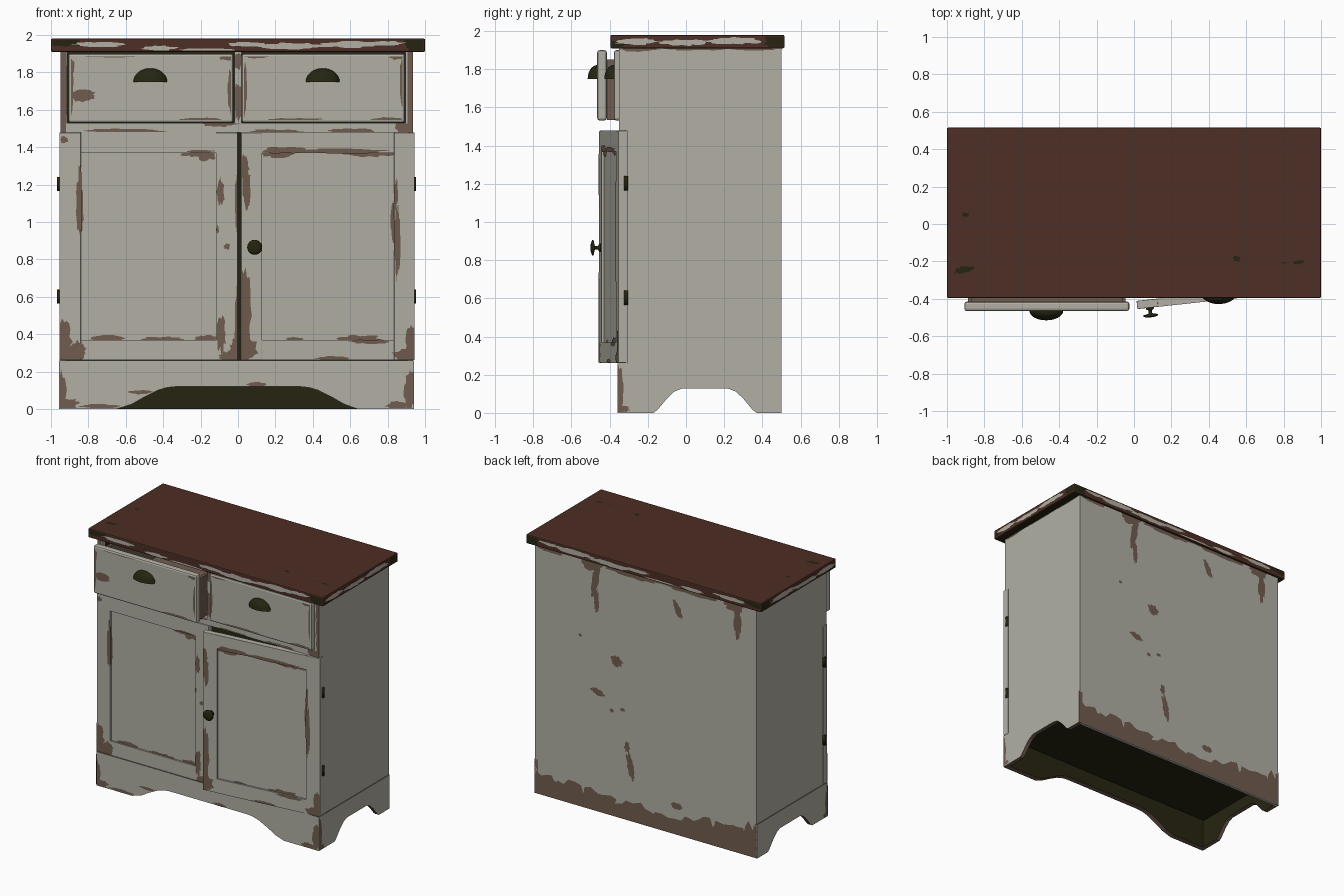
import bpy, bmesh, math, random
from mathutils import Vector, Matrix
random.seed(4)

def colour(name, *rgb):
    m = bpy.data.materials.new(name)
    m.diffuse_color = [((c / 255 + 0.055) / 1.055) ** 2.4 for c in rgb] + [1]
    return m

PAINT = colour("old_grey_paint", 178, 176, 164)
WEAR = colour("bare_wood", 113, 92, 79)
BROWN = colour("red_brown_top", 77, 46, 37)
OLIVE = colour("dark_olive", 38, 37, 17)

def finish(name, bm, mats, M=None, smooth=False):
    if M:
        bm.transform(M)
    me = bpy.data.meshes.new(name)
    bm.to_mesh(me)
    bm.free()
    for m in mats:
        me.materials.append(m)
    if smooth:
        for p in me.polygons:
            p.use_smooth = True
    ob = bpy.data.objects.new(name, me)
    bpy.context.collection.objects.link(ob)
    return ob

def box(name, x0, x1, y0, y1, z0, z1, mat, bevel=0, M=None, inner=None):
    """Box; faces whose normal points along `inner` become dark olive."""
    bm = bmesh.new()
    bmesh.ops.create_cube(bm, size=1)
    for v in bm.verts:
        v.co = ((x0 + x1) / 2 + v.co.x * (x1 - x0), (y0 + y1) / 2 + v.co.y * (y1 - y0),
                (z0 + z1) / 2 + v.co.z * (z1 - z0))
    if inner:
        for f in bm.faces:
            f.material_index = int(f.normal.dot(Vector(inner)) > 0.9)
    if bevel:
        bmesh.ops.bevel(bm, geom=bm.edges[:], offset=bevel, segments=2, affect='EDGES', profile=0.5)
    return finish(name, bm, [mat, OLIVE], M)

def prism(name, pts, axis, outer, inner):
    """Extrude a profile; painted outer cap, olive inner cap, bare-wood edges."""
    put = (lambda a, b, t: (t, a, b)) if axis == 'x' else (lambda a, b, t: (a, t, b))
    bm = bmesh.new()
    A = [bm.verts.new(put(a, b, outer)) for a, b in pts]
    B = [bm.verts.new(put(a, b, inner)) for a, b in pts]
    bm.faces.new(A)
    bm.faces.new(B).material_index = 1
    n = len(pts)
    for i in range(n):
        bm.faces.new((A[i], A[(i + 1) % n], B[(i + 1) % n], B[i])).material_index = 2
    bmesh.ops.recalc_face_normals(bm, faces=bm.faces[:])
    return finish(name, bm, [PAINT, OLIVE, WEAR])

def patches(name, axis, level, out, clip, spots, mat=WEAR, M=None):
    """Flat ragged blobs (a, b, half_a, half_b[, tilt]) on a plane, clipped to a rectangle."""
    put = {'x': lambda a, b: (level + out * .003, a, b), 'y': lambda a, b: (a, level + out * .003, b),
           'z': lambda a, b: (a, b, level + out * .003)}[axis]
    a0, a1, b0, b1 = clip
    bm = bmesh.new()
    for s in spots:
        a, b, ra, rb = s[:4]
        t = math.radians(s[4]) if len(s) > 4 else 0
        ring = []
        for i in range(24):
            w = math.tau * i / 24
            k = random.uniform(.75, 1.2)
            u, v = ra * k * math.cos(w), rb * k * math.sin(w)
            p = (min(a1, max(a0, a + u * math.cos(t) - v * math.sin(t))),
                 min(b1, max(b0, b + u * math.sin(t) + v * math.cos(t))))
            if p not in ring:
                ring.append(p)
        f = bm.faces.new([bm.verts.new(put(*p)) for p in ring])
        f.normal_update()
        if f.normal['xyz'.index(axis)] * out < 0:
            f.normal_flip()
    return finish(name, bm, [mat], M)

def lathe(name, prof, M):
    """Turned part around z from (radius, height) points."""
    bm = bmesh.new()
    vs = [bm.verts.new((r, 0, h)) for r, h in prof]
    es = [bm.edges.new(p) for p in zip(vs, vs[1:])]
    bmesh.ops.spin(bm, geom=vs + es, axis=(0, 0, 1), cent=(0, 0, 0), steps=24, angle=math.tau)
    bmesh.ops.remove_doubles(bm, verts=bm.verts[:], dist=1e-4)
    bmesh.ops.recalc_face_normals(bm, faces=bm.faces[:])
    return finish(name, bm, [OLIVE], M, True)

# Carcass: sides, back, floor, shelf under drawers and drawer stiles
L, R = -0.95, 0.935
side = [(-.31, .26), (-.31, 1.48), (-.35, 1.48), (-.35, 1.91), (.49, 1.91), (.49, .26)]
prism("left_side", side, 'x', L, L + .03)
prism("right_side", side, 'x', R, R - .03)
box("back_panel", L, R, .475, .5, 0, 1.91, PAINT, inner=(0, -1, 0))
box("floor_panel", L + .01, R - .01, -.31, .48, .22, .25, OLIVE)
box("drawer_rail", L + .002, R - .002, -.35, .48, 1.48, 1.53, PAINT, inner=(0, 0, -1))
for n, a, b in (("left", L + .002, -.915), ("middle", -.018, .018), ("right", .895, R - .002)):
    box(n + "_drawer_stile", a, b, -.35, -.31, 1.53, 1.91, PAINT)

# Base skirts with shaped arches
arch = [(-.65, 0), (-.57, .025), (-.5, .065), (-.43, .1), (-.38, .115), (-.33, .12),
        (.33, .12), (.38, .115), (.43, .1), (.5, .065), (.57, .025), (.64, 0)]
prism("front_skirt", [(-.955, 0)] + arch + [(.94, 0), (.94, .26), (-.955, .26)], 'y', -.36, -.32)
sarch = [(-.17, 0), (-.15, .015), (-.1, .075), (-.06, .112), (-.02, .128), (.22, .128),
         (.26, .112), (.3, .075), (.35, .015), (.37, 0)]
sk = [(-.358, 0)] + sarch + [(.5, 0), (.5, .26), (-.358, .26)]
prism("left_skirt", sk, 'x', -.956, -.925)
prism("right_skirt", sk, 'x', .941, .91)

# Top board
box("top_board", -1, 1, -.395, .515, 1.91, 1.98, BROWN, .006, inner=(0, 0, -1))

# Doors: four frame members around a recessed panel
def door(name, x0, x1, px0, px1, M=None):
    y0, y1 = -.355, -.311
    box(name + "_left_stile", x0, px0, y0, y1, .262, 1.478, PAINT, .003, M)
    box(name + "_right_stile", px1, x1, y0, y1, .262, 1.478, PAINT, .003, M)
    box(name + "_bottom_rail", px0, px1, y0, y1, .262, .37, PAINT, 0, M)
    box(name + "_top_rail", px0, px1, y0, y1, 1.37, 1.478, PAINT, 0, M)
    box(name + "_panel", px0, px1, y0 + .014, y1 - .008, .37, 1.37, PAINT, 0, M)

swing = Matrix.Translation((.935, -.311, 0)) @ Matrix.Rotation(math.radians(6.2), 4, 'Z') \
    @ Matrix.Translation((-.935, .311, 0))
door("left_door", -.955, -.003, -.84, -.115)
door("right_door", .008, .94, .12, .83, swing)
patches("left_door_wear", 'y', -.355, -1, (-.953, -.005, .264, 1.476), [
    (-.95, .28, .1, .06), (-.94, .36, .05, .13), (-.86, .31, .05, .05), (-.848, 1.1, .016, .18),
    (-.095, 1.16, .022, .07), (-.11, .96, .008, .02), (-.09, .4, .025, .09), (-.02, .31, .025, .06),
    (-.004, .45, .014, .2), (-.05, .28, .05, .03), (-.004, 1.1, .012, .15), (-.93, 1.44, .02, .02),
    (-.2, 1.378, .07, .007), (-.06, .87, .016, .016)])
patches("left_panel_wear", 'y', -.341, -1, (-.84, -.115, .37, 1.37), [
    (-.838, 1.05, .012, .12), (-.7, .372, .09, .022), (-.4, .371, .12, .016), (-.17, .375, .06, .02),
    (-.25, 1.37, .06, .02), (-.17, 1.365, .05, .04)])
patches("right_door_wear", 'y', -.355, -1, (.01, .938, .264, 1.476), [
    (.02, .5, .04, .26), (.03, .32, .06, .07), (.035, 1.18, .02, .12), (.02, 1.3, .03, .06),
    (.25, 1.385, .13, .018), (.55, 1.38, .24, .014), (.845, .9, .016, .2), (.84, 1.15, .01, .08),
    (.92, .29, .1, .04), (.92, .36, .03, .09), (.5, .27, .1, .012), (.7, .36, .1, .012)], M=swing)
patches("right_panel_wear", 'y', -.341, -1, (.12, .83, .37, 1.37), [
    (.2, 1.37, .09, .025), (.7, 1.37, .14, .022), (.828, 1.0, .015, .1), (.65, .37, .12, .025),
    (.3, .37, .05, .015)], M=swing)

# Knob on the right door, hinges on both outer edges
lathe("door_knob", [(0, 0), (.022, 0), (.02, .008), (.009, .014), (.009, .03), (.024, .034), (.04, .038),
                    (.04, .044), (.025, .05), (0, .052)],
      swing @ Matrix.Translation((.075, -.355, .865)) @ Matrix.Rotation(math.pi / 2, 4, 'X'))
for n, x in (("left", -.957), ("right", .942)):
    for z in (.565, 1.165):
        lathe(n + "_hinge", [(0, 0), (.011, 0), (.011, .075), (0, .075)], Matrix.Translation((x, -.315, z)))

# Drawers: front, open wooden box and cup pull
def drawer(name, x0, x1, y, wear):
    box(name + "_front", x0, x1, y, y + .05, 1.532, 1.9, PAINT, .012)
    a, b, c = x0 + .02, x1 - .02, y + .05
    for n, d in (("left", (a, a + .02, c, c + .7)), ("right", (b - .02, b, c, c + .7)),
                 ("back", (a, b, c + .68, c + .7))):
        box(f"{name}_{n}_wall", *d, 1.535, 1.85, WEAR)
    box(name + "_bottom", a, b, c, c + .7, 1.535, 1.55, WEAR)
    bm = bmesh.new()
    bmesh.ops.create_uvsphere(bm, u_segments=32, v_segments=16, radius=1)
    for no in ((0, 0, -1), (0, 1, 0)):
        bmesh.ops.bisect_plane(bm, geom=bm.verts[:] + bm.edges[:] + bm.faces[:], plane_co=(0, 0, 0),
                               plane_no=no, clear_outer=True)
    finish(name + "_cup_pull", bm, [OLIVE], Matrix.Translation(((x0 + x1) / 2 - .003, y, 1.75))
           @ Matrix.Diagonal((.09, .05, .072, 1)), True)
    patches(name + "_wear", 'y', y, -1, (x0 + .013, x1 - .013, 1.546, 1.886), wear)

drawer("left_drawer", -.907, -.025, -.465, [
    (-.83, 1.675, .07, .03), (-.893, 1.7, .014, .15), (-.893, 1.83, .02, .04), (-.04, 1.7, .014, .12),
    (-.2, 1.548, .12, .01), (-.7, 1.888, .15, .008), (-.06, 1.88, .04, .015)])
drawer("right_drawer", .02, .892, -.378, [
    (.035, 1.7, .012, .14), (.878, 1.75, .014, .12), (.8, 1.548, .08, .012), (.3, 1.548, .15, .008),
    (.1, 1.886, .06, .012), (.85, 1.88, .04, .012)])

# Worn paint on frame, base, back and sides
patches("rail_wear", 'y', -.35, -1, (L + .01, R - .01, 1.482, 1.528), [
    (-.6, 1.485, .2, .014), (-.1, 1.53, .1, .02), (.2, 1.482, .15, .014), (.6, 1.485, .12, .016),
    (.9, 1.51, .06, .04)])
patches("stile_wear", 'y', -.35, -1, (L + .005, -.917, 1.535, 1.9), [(-.92, 1.7, .02, .15)])
patches("middle_stile_wear", 'y', -.35, -1, (-.016, .016, 1.535, 1.9), [(0, 1.65, .02, .1), (0, 1.86, .02, .05)])
patches("skirt_wear", 'y', -.36, -1, (-.953, .938, .005, .258), [
    (-.93, .03, .08, .03), (-.945, .1, .025, .1), (-.74, .015, .1, .012), (-.52, .09, .06, .01),
    (.92, .1, .03, .1), (.85, .02, .06, .02), (.1, .132, .05, .012)])
for n, x, o in (("left", -.956, -1), ("right", .941, 1)):
    patches(n + "_skirt_wear", 'x', x, o, (-.356, .498, .005, .258), [(-.35, .12, .025, .13), (-.34, .02, .04, .02)])
    patches(n + "_side_wear", 'x', L if o < 0 else R, o, (-.348, .49, 1.85, 1.908), [
        (-.25, 1.905, .1, .012), (.05, 1.907, .18, .008), (.35, 1.907, .12, .01)])
patches("back_wear", 'y', .5, 1, (L, R, .002, 1.908), [
    (.42, 1.78, .03, .15, 8), (.41, 1.62, .022, .09), (.45, 1.89, .09, .05), (-.28, 1.74, .025, .08, -25),
    (-.79, 1.78, .03, .14), (-.76, 1.9, .09, .05), (.24, 1.2, .05, .04), (.4, .92, .06, .025, 15),
    (.28, .81, .018, .015), (.19, .84, .02, .014), (.55, 1.32, .015, .012), (.12, .42, .03, .1, -12),
    (.15, .56, .022, .04), (-.27, .22, .05, .025), (.1, 1.905, .25, .03), (-.4, 1.905, .25, .025),
    (.8, 1.905, .12, .02), (.88, .05, .16, .13), (.65, .04, .18, .12), (.4, .03, .2, .13), (.1, .03, .22, .12),
    (-.2, .03, .2, .1), (-.5, .04, .2, .16), (-.75, .05, .18, .18), (-.92, .06, .12, .19)])

# Paint left on the top board's edges, dark ends and stains
for n, y, o in (("front", -.395, -1), ("back", .515, 1)):
    patches(n + "_edge_paint", 'y', y, o, (-.985, .985, 1.917, 1.973), [
        (-.74, 1.95, .13, .014), (-.42, 1.93, .1, .012), (.05, 1.95, .1, .013), (.28, 1.94, .18, .018),
        (.6, 1.95, .17, .018), (.8, 1.955, .09, .012), (-.15, 1.92, .15, .008)], PAINT)
    patches(n + "_edge_dark", 'y', y, o, (-.993, .993, 1.917, 1.973), [
        (-.95, 1.965, .12, .028), (.97, 1.945, .08, .05)], OLIVE)
for n, o in (("left", -1), ("right", 1)):
    patches(n + "_edge_paint", 'x', o, o, (-.385, .5, 1.917, 1.973), [
        (-.27, 1.945, .11, .018), (-.02, 1.94, .13, .016), (.25, 1.95, .15, .018)], PAINT)
    patches(n + "_edge_dark", 'x', o, o, (-.388, .508, 1.917, 1.973), [
        (.47, 1.945, .06, .05), (-.38, 1.93, .07, .018)], OLIVE)
patches("top_stains", 'z', 1.98, 1, (-.98, .98, -.38, .5), [
    (-.9, .05, .02, .012), (-.91, -.245, .05, .018, 12), (.55, -.185, .02, .016), (.88, -.205, .03, .01, 10),
    (.8, -.208, .02, .004)], OLIVE)
